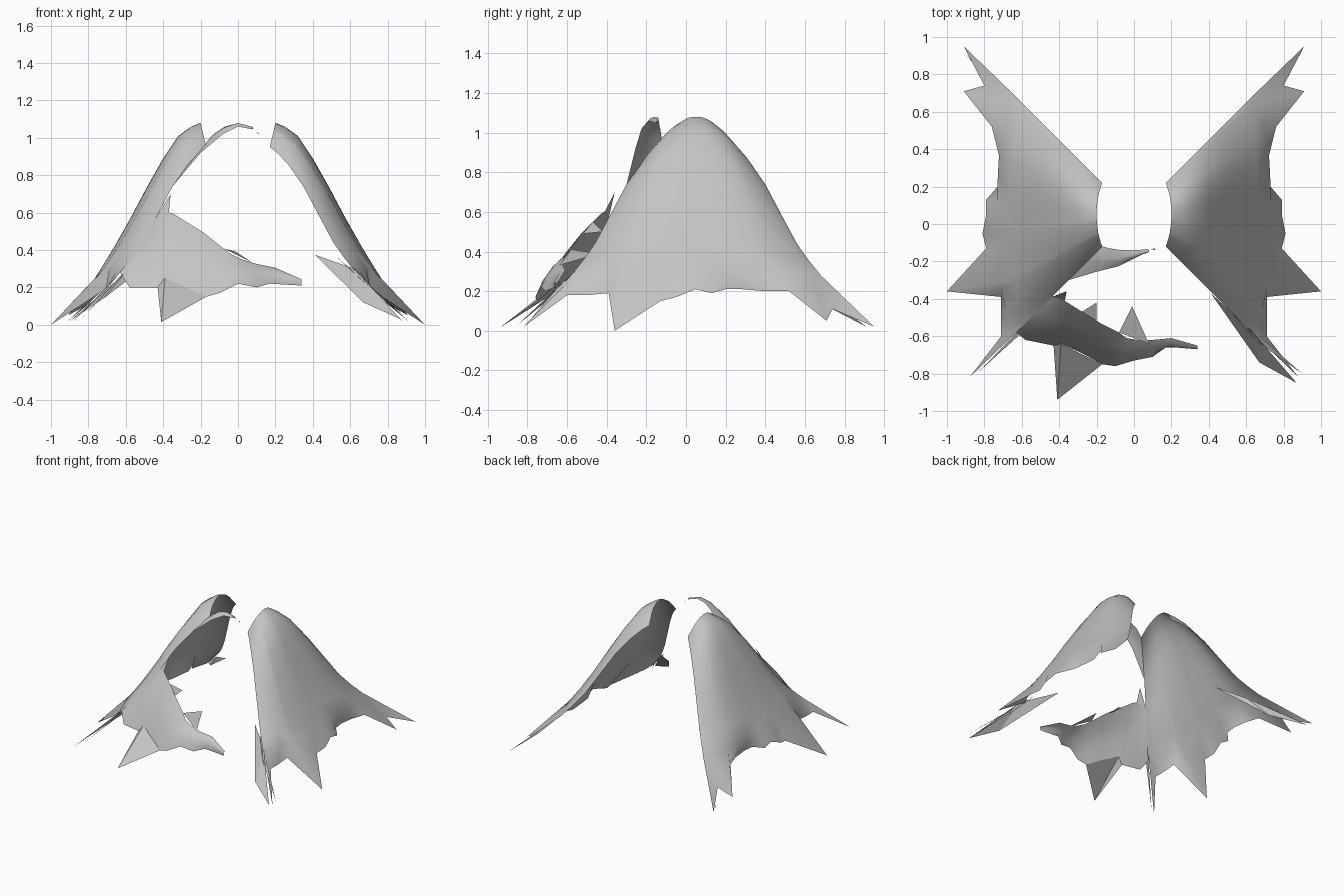
import bpy
import bmesh
from mathutils import Vector

default_cube = bpy.data.objects.get("Cube")
if default_cube:
    bpy.data.objects.remove(default_cube, do_unlink=True)

# One plain cloth colour
cloth = bpy.data.materials.new("grey_cloth")
cloth.use_nodes = True
grey = (0.55, 0.55, 0.55, 1)
cloth.diffuse_color = grey
cloth.node_tree.nodes["Principled BSDF"].inputs["Base Color"].default_value = grey

CENTRE = 0.05  # y of the canopy axis


def finish(name, mesh_data, smooth=True):
    """Turn every face outward, then make the object."""
    mesh_data.normal_update()
    for face in mesh_data.faces:
        middle = face.calc_center_median()
        outward = Vector((middle.x, middle.y - CENTRE, 0.5))
        if face.normal.dot(outward) < 0:
            face.normal_flip()
    mesh = bpy.data.meshes.new(name)
    mesh_data.to_mesh(mesh)
    mesh_data.free()
    mesh.materials.append(cloth)
    for polygon in mesh.polygons:
        polygon.use_smooth = smooth
    obj = bpy.data.objects.new(name, mesh)
    bpy.context.scene.collection.objects.link(obj)
    return obj


def sheet(name, rows):
    """Skin a grid of points given row by row."""
    bm = bmesh.new()
    grid = [[bm.verts.new(point) for point in row] for row in rows]
    for upper, lower in zip(grid, grid[1:]):
        for i in range(len(upper) - 1):
            bm.faces.new((upper[i], lower[i], lower[i + 1], upper[i + 1]))
    return finish(name, bm)


def loft(name, corner, columns, sag):
    """Skin from a corner seam across columns, with a slight outward belly."""
    rows = []
    for step, seam in enumerate(corner):
        t = step / (len(corner) - 1)
        belly = Vector((0, -sag, sag)) * (t * (1 - t))
        row = [Vector(top).lerp(Vector(low), t) + belly for top, low in columns]
        rows.append([seam] + row)
    return sheet(name, rows)


def shreds(name, triangles):
    """Loose torn slivers."""
    bm = bmesh.new()
    for triangle in triangles:
        bm.faces.new([bm.verts.new(point) for point in triangle])
    return finish(name, bm, smooth=False)


# Side panels: slope at the middle (x, z) and along the corners (distance, z)
slope = [
    ((.20, 1.08), (.17, .95)),
    ((.25, 1.06), (.21, .92)),
    ((.32, 1.01), (.27, .855)),
    ((.40, .89), (.35, .74)),
    ((.49, .73), (.44, .57)),
    ((.575, .57), (.51, .44)),
    ((.66, .42), (.57, .355)),
    ((.73, .305), (.63, .28)),
]

# Torn hem of a side panel, front to back
hem = [
    (.88, -.82, .02), (.71, -.6, .18), (.71, -.5, .18), (.71, -.39, .19),
    (1, -.36, 0), (.79, -.13, .15), (.81, -.05, .17),
    (.79, .05, .21), (.79, .13, .19), (.73, .2, .21), (.72, .28, .21),
    (.72, .4, .2), (.76, .52, .2), (.91, .71, .05), (.8, .74, .11),
    (.91, .95, .02),
]


def side_panel(name, side):
    rows = []
    for level, ((mid_x, mid_z), (corner, corner_z)) in enumerate(slope):
        row = []
        for x, y, z in hem:
            s = max(-1, min(1, (y - CENTRE) / .7))
            w = abs(s) ** (2.2 + .2 * level)  # the fold tightens downwards
            row.append((side * (mid_x + (corner - mid_x) * w),
                        CENTRE + s * corner,
                        mid_z + (corner_z - mid_z) * w))
        rows.append(row)
    rows.append([(side * x, y, z) for x, y, z in hem])
    return sheet(name, rows)


side_panel("left_panel", 1)
side_panel("right_panel", -1)

# Seam of the front right corner, shared by the pieces of the front panel
seam = [(-d, CENTRE - d, z) for middle, (d, z) in slope]

# Torn lower part of the front panel, hanging from the right corner
spike_left, spike_fold, spike_right = (-.43, -.65, .2), (-.39, -.64, .25), (-.17, -.75, .15)
loft("front_panel", seam[4:], [
    ((-.39, -.4, .61), (-.58, -.62, .2)),
    ((-.34, -.43, .59), spike_left),
    ((-.26, -.48, .54), spike_fold),
    ((-.18, -.53, .49), (-.28, -.69, .2)),
    ((-.08, -.58, .41), spike_right),
    ((-.04, -.61, .38), (-.1, -.76, .17)),
    ((.02, -.62, .35), (0, -.73, .22)),
    ((.1, -.62, .325), (.1, -.71, .2)),
    ((.2, -.61, .305), (.17, -.66, .22)),
    ((.34, -.65, .24), (.34, -.66, .21)),
], sag=.06)

# Long point hanging from the front panel hem
spike_tip = (-.41, -.94, .015)
shreds("front_spike", [
    (spike_left, spike_tip, spike_fold),
    (spike_fold, spike_tip, spike_right),
])

# Curled strip left at the top of the front
loft("top_strip", seam[:4], [
    ((-.13, -.13, 1.02), (-.2, -.255, .92)),
    ((-.07, -.14, 1.06), (-.08, -.225, 1.02)),
    ((0, -.14, 1.075), (0, -.185, 1.06)),
    ((.08, -.135, 1.05), (.08, -.145, 1.045)),
], sag=.04)

# Upright tatters on the upper edge of the front panel, and a loose scrap
shreds("front_tatters", [
    ((-.44, -.39, .57), (-.37, -.41, .6), (-.36, -.36, .7)),
    ((-.28, -.47, .55), (-.2, -.52, .49), (-.2, -.42, .5)),
    ((-.08, -.58, .41), (.08, -.64, .33), (-.01, -.44, .39)),
    ((.09, -.135, 1.035), (.115, -.14, 1.02), (.11, -.13, 1.02)),
])

# Torn flaps folded under the corners
shreds("corner_flaps", [
    ((.41, -.37, .375), (.67, -.74, .12), (.62, -.56, .3)),
    ((.62, -.56, .3), (.67, -.74, .12), (.87, -.85, .03)),
    ((.52, -.47, .37), (.66, -.63, .24), (.9, -.8, .04)),
    ((-.55, -.5, .35), (-.62, -.6, .26), (-.83, -.79, .04)),
    ((-.41, .43, .375), (-.72, .68, .14), (-.6, .58, .28)),
    ((-.6, .58, .28), (-.72, .68, .14), (-.9, .91, .02)),
])
